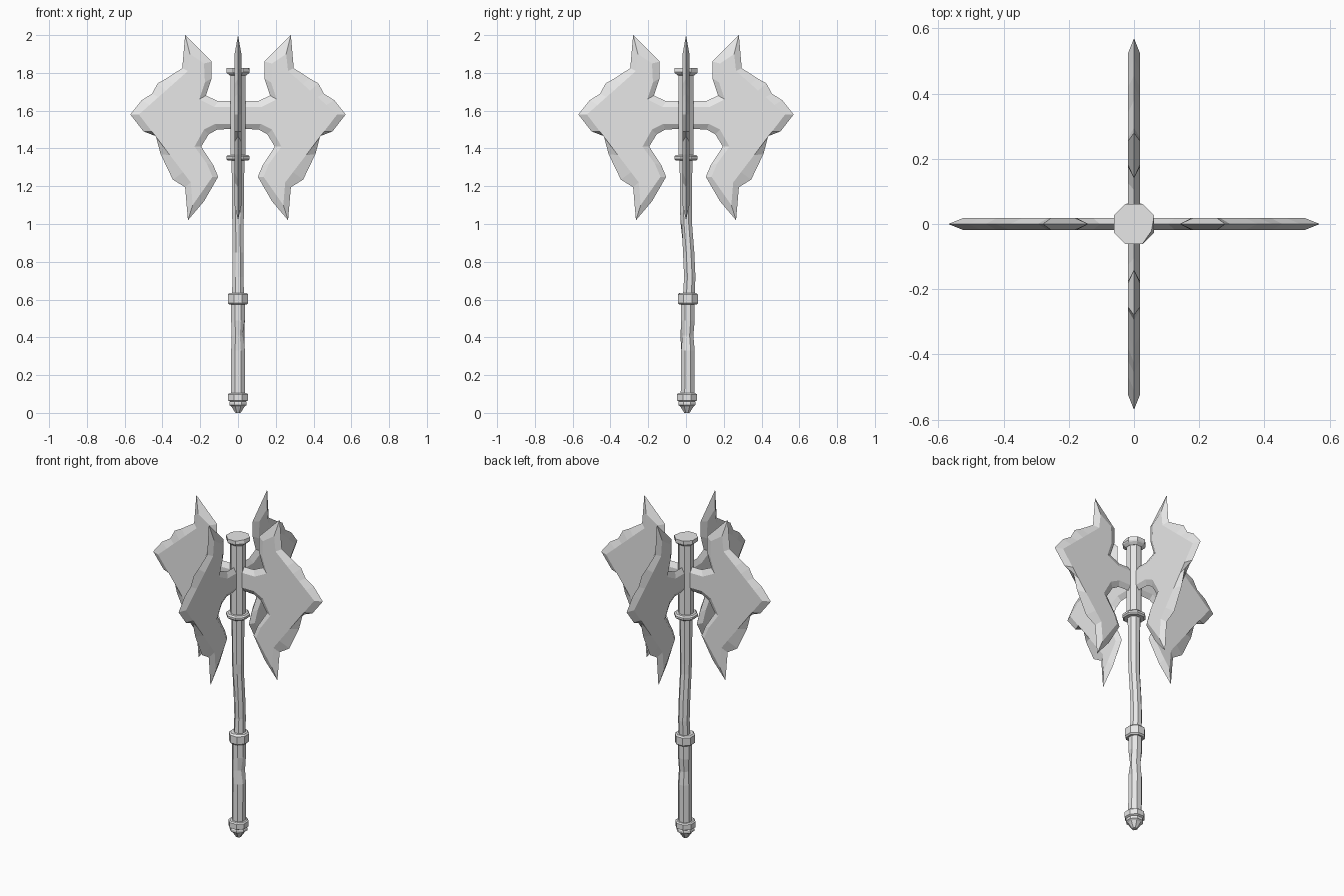
import bpy, bmesh, math

cube = bpy.data.objects.get("Cube")
if cube:
    bpy.data.objects.remove(cube, do_unlink=True)

steel = bpy.data.materials.new("plain grey")
steel.use_nodes = True
grey = (0.8, 0.8, 0.8, 1)
steel.diffuse_color = grey
steel.node_tree.nodes["Principled BSDF"].inputs["Base Color"].default_value = grey

SIDES = 8


def finish(bm, name):
    bmesh.ops.recalc_face_normals(bm, faces=bm.faces)
    mesh = bpy.data.meshes.new(name)
    bm.to_mesh(mesh)
    bm.free()
    mesh.materials.append(steel)
    obj = bpy.data.objects.new(name, mesh)
    bpy.context.collection.objects.link(obj)
    return obj


def turned(name, rings, chips=()):
    """Octagonal loft; rings are (z, half width, y centre), chips are (ring, sides, scale)."""
    bm = bmesh.new()
    loops = []
    for i, (z, half, cy) in enumerate(rings):
        loop = []
        for k in range(SIDES):
            a = math.tau * (k + 0.5) / SIDES
            r = half / math.cos(math.pi / SIDES)
            for ring, sides, scale in chips:
                if ring == i and k in sides:
                    r *= scale
            loop.append(bm.verts.new((r * math.cos(a), cy + r * math.sin(a), z)))
        loops.append(loop)
    for low, high in zip(loops, loops[1:]):
        for k in range(SIDES):
            n = (k + 1) % SIDES
            bm.faces.new((low[k], low[n], high[n], high[k]))
    bm.faces.new(loops[0][::-1])
    bm.faces.new(loops[-1])
    return finish(bm, name)


def collar(name, bottom, top, half, cy=0, chips=()):
    c = 0.008
    return turned(name, [(bottom, half - c, cy), (bottom + c, half, cy),
                         (top - c, half, cy), (top, half - c, cy)], chips)


# Handle, slightly bent, with chips cut into the wood
turned("grip", [(0.09, 0.036, 0.008), (0.33, 0.036, 0.01), (0.41, 0.034, 0.005),
                (0.49, 0.036, 0.01), (0.6, 0.036, 0.01)],
       [(2, (6, 7), 0.7), (2, (3,), 0.88)])
turned("upper_handle", [(0.6, 0.031, 0.014), (0.72, 0.03, 0.02), (0.85, 0.03, 0.014),
                        (1.0, 0.03, 0.002), (1.06, 0.031, 0), (1.36, 0.034, 0)],
       [(2, (5,), 0.85), (3, (6,), 0.8)])
turned("head_core", [(1.35, 0.041, 0), (1.81, 0.041, 0)])

# Pommel, collars and top cap
turned("pommel", [(0, 0.014, 0.005), (0.035, 0.036, 0.005), (0.042, 0.046, 0.005),
                  (0.055, 0.046, 0.005), (0.06, 0.043, 0.005), (0.066, 0.053, 0.005),
                  (0.098, 0.053, 0.005), (0.104, 0.046, 0.005)])
collar("grip_collar", 0.573, 0.635, 0.053, 0.01, [(3, (6,), 0.85)])
collar("head_collar", 1.337, 1.365, 0.062)
turned("top_cap", [(1.785, 0.042, 0), (1.798, 0.058, 0), (1.805, 0.062, 0),
                   (1.825, 0.062, 0)], [(3, (7,), 0.86)])

# Blade rim: sharp edge point (x, z) beside the matching corner of the flat plate
RIM = [
    ((0, 1.65), (0, 1.62)), ((.105, 1.65), (.125, 1.62)),
    ((.17, 1.68), (.205, 1.66)), ((.14, 1.77), (.175, 1.75)),
    ((.14, 1.86), (.18, 1.85)), ((.28, 2), (.255, 1.9)),
    ((.295, 1.825), (.265, 1.81)), ((.38, 1.77), (.343, 1.741)),
    ((.425, 1.745), (.382, 1.706)), ((.455, 1.69), (.421, 1.672)),
    ((.51, 1.655), (.468, 1.63)), ((.57, 1.58), (.525, 1.58)),
    ((.5, 1.49), (.456, 1.49)), ((.435, 1.465), (.415, 1.436)),
    ((.41, 1.37), (.36, 1.364)), ((.345, 1.235), (.291, 1.274)),
    ((.28, 1.195), (.25, 1.22)), ((.265, 1.02), (.24, 1.1)),
    ((.18, 1.12), (.205, 1.15)), ((.105, 1.25), (.135, 1.25)),
    ((.13, 1.31), (.165, 1.32)), ((.195, 1.41), (.23, 1.41)),
    ((.155, 1.475), (.18, 1.5)), ((.11, 1.5), (.12, 1.53)),
    ((0, 1.505), (0, 1.53)),
]


def blade(name, angle):
    bm = bmesh.new()
    edge = [bm.verts.new((x, 0, z)) for (x, z), _ in RIM]
    for y in (-0.018, 0.018):
        plate = [bm.verts.new((x, y, z)) for _, (x, z) in RIM]
        bm.faces.new(plate)
        for i in range(len(RIM) - 1):
            bm.faces.new((edge[i], edge[i + 1], plate[i + 1], plate[i]))
    obj = finish(bm, name)
    obj.rotation_euler.z = angle


# Four blades around the head
for i, side in enumerate(("left", "back", "right", "front")):
    blade(side + "_blade", i * math.pi / 2)
